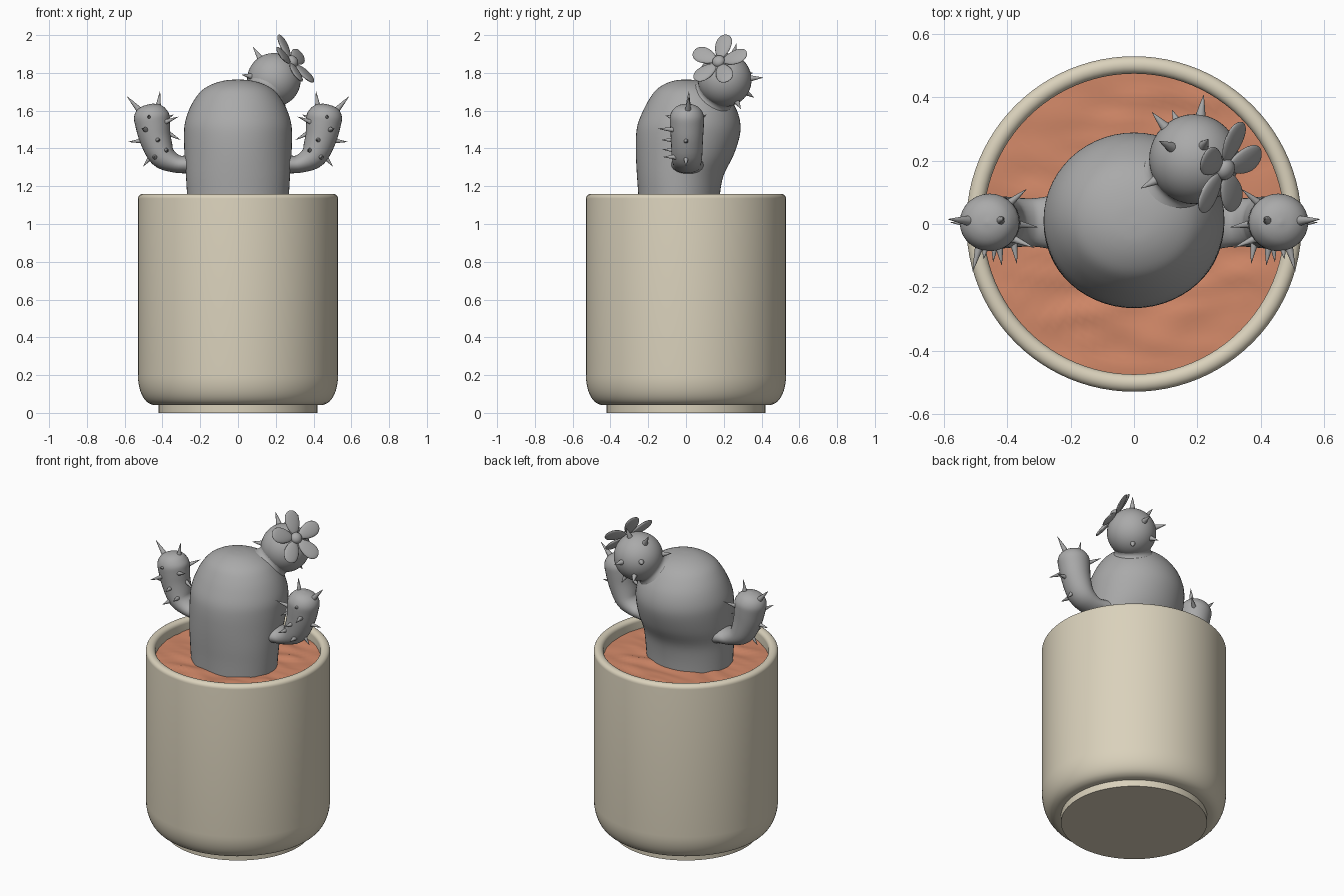
import bpy, bmesh, math
from mathutils import Vector, noise

if "Cube" in bpy.data.objects:
    bpy.data.objects.remove(bpy.data.objects["Cube"])


def material(name, rgb):
    m = bpy.data.materials.new(name)
    m.diffuse_color = (*rgb, 1)
    m.use_nodes = True
    m.node_tree.nodes["Principled BSDF"].inputs["Base Color"].default_value = m.diffuse_color
    return m


CREAM = material("cream ceramic", (0.70, 0.64, 0.50))
CLAY = material("terracotta soil", (0.65, 0.25, 0.14))
GREY = material("cactus grey", (0.40, 0.40, 0.40))


def finish(bm, name, mat, angle=40):
    bmesh.ops.remove_doubles(bm, verts=bm.verts, dist=1e-5)
    bmesh.ops.recalc_face_normals(bm, faces=bm.faces)
    me = bpy.data.meshes.new(name)
    bm.to_mesh(me)
    bm.free()
    me.materials.append(mat)
    for p in me.polygons:
        p.use_smooth = True
    me.set_sharp_from_angle(angle=math.radians(angle))
    ob = bpy.data.objects.new(name, me)
    bpy.context.collection.objects.link(ob)
    return ob


def loft(bm, rings, cap=True):
    """Skin a list of equal-length closed rings."""
    vs = [[bm.verts.new(p) for p in r] for r in rings]
    n = len(vs[0])
    for a, b in zip(vs, vs[1:]):
        for i in range(n):
            j = (i + 1) % n
            bm.faces.new((a[i], a[j], b[j], b[i]))
    if cap:
        bm.faces.new(vs[0][::-1])
        bm.faces.new(vs[-1])


def ellipse(c, u, v, n):
    c, u, v = Vector(c), Vector(u), Vector(v)
    return [c + u * math.cos(2 * math.pi * i / n) + v * math.sin(2 * math.pi * i / n)
            for i in range(n)]


def spline(pts, steps):
    """Catmull-Rom resampling of a list of tuples."""
    P = [Vector(p) for p in pts]
    P = [P[0]] + P + [P[-1]]
    out = []
    for a, b, c, d in zip(P, P[1:], P[2:], P[3:]):
        for k in range(steps):
            t = k / steps
            out.append(0.5 * (2 * b + (c - a) * t + (2 * a - 5 * b + 4 * c - d) * t * t
                              + (3 * b - a - 3 * c + d) * t ** 3))
    return out + [P[-1]]


def lathe(bm, prof, n, origin=(0, 0, 0), axis=(0, 0, 1), cap=True):
    """Turn (radius, distance) pairs around an axis."""
    axis, o = Vector(axis).normalized(), Vector(origin)
    u = axis.orthogonal().normalized()
    v = axis.cross(u)
    loft(bm, [ellipse(o + axis * h, u * r, v * r, n) for r, h in prof], cap)


def arc(cx, cz, rx, rz, a0, a1, n):
    return [(cx + rx * math.cos(math.radians(a0 + (a1 - a0) * i / n)),
             cz + rz * math.sin(math.radians(a0 + (a1 - a0) * i / n))) for i in range(n + 1)]


def spines(name, pairs, radius):
    bm = bmesh.new()
    for base, tip in pairs:
        b, t = Vector(base), Vector(tip)
        d = t - b
        b = b - d.normalized() * 0.015
        L = (t - b).length
        lathe(bm, [(radius, 0), (radius * .75, L * .3), (radius * .36, L * .7),
                   (radius * .04, L)], 12, b, d)
    return finish(bm, name, GREY, 60)


def mirror_x(ob):
    ob.modifiers.new("mirror", 'MIRROR').use_axis = (True, False, False)


# Pot: foot, rounded bottom, straight wall, rounded rim, hollow top
bm = bmesh.new()
prof = [(.42, 0), (.42, .042), (.45, .042)]
prof += arc(.45, .20, .08, .155, -80, 0, 10)
prof += arc(.5025, 1.135, .0275, .025, 0, 180, 12)
prof += [(.475, 1.04)]
lathe(bm, prof, 96)
finish(bm, "pot", CREAM, 45)

# Soil: gently lumpy disc
bm = bmesh.new()
rings = []
for k in range(1, 25):
    ring = ellipse((0, 0, 1.09), (.478 * k / 24, 0, 0), (0, .478 * k / 24, 0), 80)
    for p in ring:
        p.z += 0.012 * noise.noise(Vector((p.x * 6, p.y * 16, 3)))
    rings.append(ring)
loft(bm, [[p.copy() for p in rings[0]]] + rings[1:], False)
bm.verts.ensure_lookup_table()
bm.faces.new(bm.verts[:80])
finish(bm, "soil", CLAY, 60)

# Main stem: (z, half width, front y, back y)
bm = bmesh.new()
stem = [(1.04, .262, -.248, .172), (1.16, .27, -.253, .18), (1.26, .276, -.26, .20),
        (1.36, .283, -.265, .25), (1.46, .286, -.265, .283), (1.53, .282, -.255, .288),
        (1.60, .261, -.227, .27), (1.66, .230, -.195, .235), (1.71, .188, -.158, .19),
        (1.742, .132, -.11, .134), (1.76, .068, -.057, .067), (1.765, .004, -.004, .004)]
stem_rings = []
for z, w, f, b in spline(stem, 4):
    stem_rings.append(ellipse((0, (f + b) / 2, z), (w, 0, 0), (0, (b - f) / 2, 0), 56))
loft(bm, stem_rings)
finish(bm, "cactus_stem", GREY, 80)

# Bent arms: (x, z, radius across, radius in the bend plane)
bm = bmesh.new()
arm = [(.20, 1.315, .10, .075), (.27, 1.315, .083, .049), (.33, 1.32, .076, .049),
       (.40, 1.362, .081, .07), (.437, 1.45, .085, .083), (.452, 1.53, .09, .092),
       (.458, 1.575, .089, .093), (.461, 1.61, .07, .073), (.463, 1.629, .04, .042),
       (.464, 1.636, .003, .003)]
pts = spline(arm, 4)
arm_rings = []
for i, (x, z, ry, rn) in enumerate(pts):
    a, b = pts[max(i - 1, 0)], pts[min(i + 1, len(pts) - 1)]
    t = Vector((b[0] - a[0], 0, b[1] - a[1])).normalized()
    arm_rings.append(ellipse((x, .005, z), (-t.z * rn, 0, t.x * rn), (0, ry, 0), 28))
loft(bm, arm_rings)
mirror_x(finish(bm, "cactus_arms", GREY, 80))

# Spines on the arms
mirror_x(spines("arm_tip_spines", [
    ((.515, .01, 1.595), (.587, .015, 1.675)),
    ((.425, .01, 1.60), (.413, .015, 1.702))], .020))
mirror_x(spines("arm_spines", [
    ((.395, .065, 1.55), (.34, .11, 1.58)), ((.368, 0, 1.48), (.305, -.01, 1.445)),
    ((.385, -.045, 1.54), (.315, -.075, 1.568)), ((.49, -.075, 1.50), (.51, -.15, 1.505)),
    ((.425, -.075, 1.445), (.418, -.13, 1.445)), ((.44, -.065, 1.355), (.445, -.12, 1.355)),
    ((.38, -.06, 1.39), (.37, -.125, 1.395)), ((.515, 0, 1.44), (.58, .005, 1.435)),
    ((.47, 0, 1.345), (.502, 0, 1.305)), ((.47, -.075, 1.565), (.475, -.11, 1.575))], .015))

# Round offshoot on the shoulder with a flared neck
C = Vector((.19, .205, 1.763))
bm = bmesh.new()
lathe(bm, arc(0, 0, .142, .142, -89, 89, 28), 40, C)
finish(bm, "offshoot_ball", GREY, 80)
bm = bmesh.new()
O = Vector((0, .01, 1.49))
lathe(bm, spline([(.15, .22), (.118, .252), (.104, .28), (.112, .31), (.10, .33)], 4),
      40, O, C - O)
finish(bm, "offshoot_neck", GREY, 80)
tips = [(.22, .407, 1.775), (.057, .353, 1.80), (.022, .113, 1.79), (.08, .262, 1.937),
        (.235, .268, 1.955), (.25, .29, 1.61), (.12, .36, 1.67)]
spines("offshoot_spines", [(C + (Vector(t) - C).normalized() * .135, t) for t in tips], .020)

# Five-petal flower
F = Vector((.283, .175, 1.857))
N = Vector((.76, -.32, .56)).normalized()
U = (Vector((0, 0, 1)) - N * N.z).normalized()
S = N.cross(U)
bm = bmesh.new()
for k in range(5):
    a = math.radians(72 * k - 3)
    r = U * math.cos(a) + S * math.sin(a)
    w = N.cross(r)
    long = (r + N * .12).normalized()
    up = long.cross(w)
    start = F + long * .022
    rings = []
    for i in range(15):
        t = math.pi * (.01 + .98 * i / 14)
        s = (1 - math.cos(t)) / 2
        width = .048 * math.sin(t) * (.75 + .4 * s)
        rings.append(ellipse(start + long * s * .142, w * width, up * .013 * math.sin(t), 20))
    loft(bm, rings)
finish(bm, "flower_petals", GREY, 60)
bm = bmesh.new()
lathe(bm, arc(0, 0, .034, .026, -89, 89, 12), 24, F + N * .008, N)
finish(bm, "flower_centre", GREY, 80)
